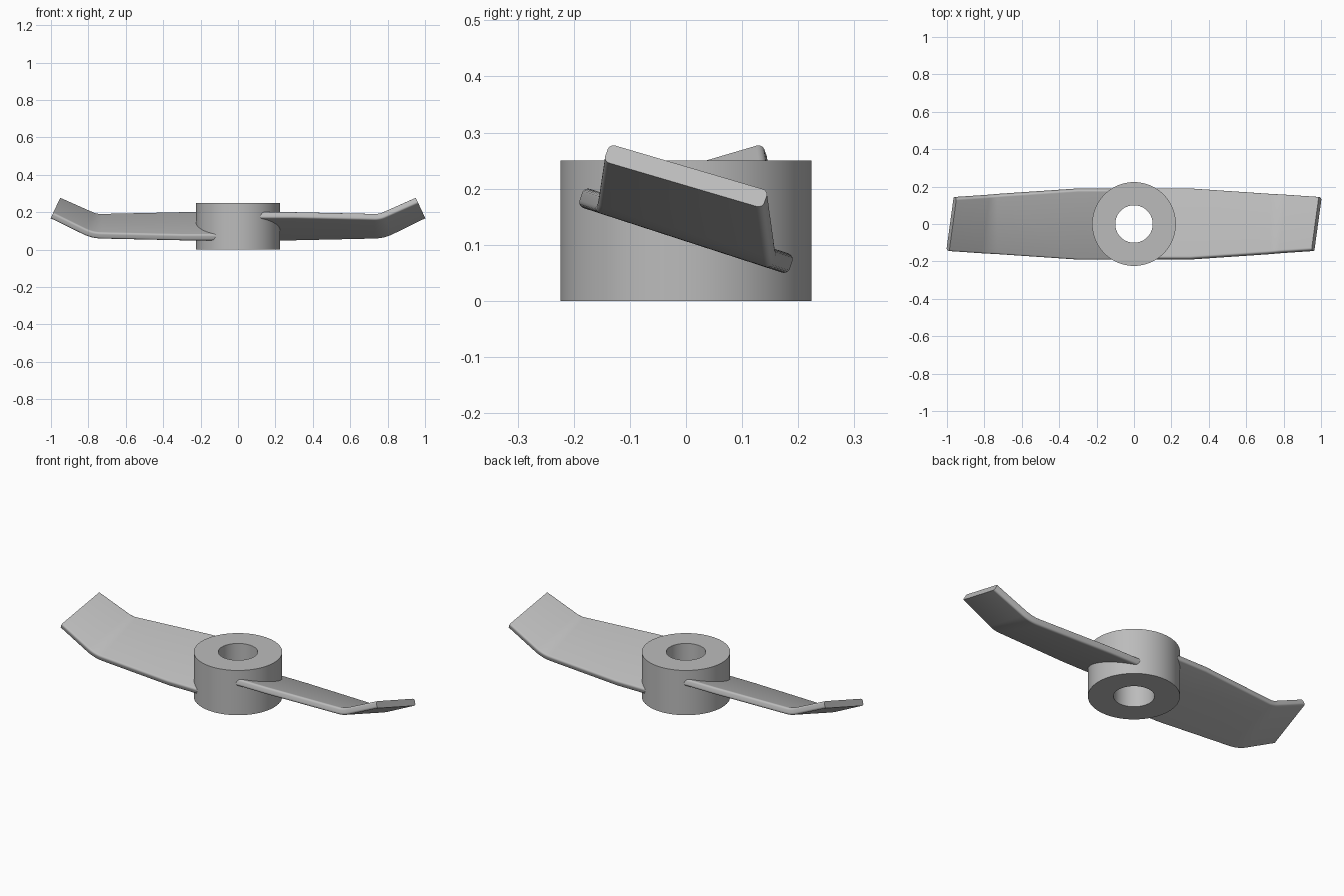
import bpy, bmesh
from math import sin, cos, tan, pi, radians
from mathutils import Vector

cube = bpy.data.objects.get("Cube")
if cube:
    bpy.data.objects.remove(cube)

# One grey metal for everything
metal = bpy.data.materials.new("grey metal")
metal.use_nodes = True
grey = (0.5, 0.5, 0.5, 1)
metal.diffuse_color = grey
metal.node_tree.nodes["Principled BSDF"].inputs["Base Color"].default_value = grey


def finish(name, bm):
    bmesh.ops.recalc_face_normals(bm, faces=bm.faces)
    mesh = bpy.data.meshes.new(name)
    bm.to_mesh(mesh)
    bm.free()
    mesh.materials.append(metal)
    obj = bpy.data.objects.new(name, mesh)
    bpy.context.collection.objects.link(obj)
    bpy.ops.object.select_all(action='DESELECT')
    obj.select_set(True)
    bpy.context.view_layer.objects.active = obj
    bpy.ops.object.shade_smooth_by_angle(angle=radians(30))
    return obj


def bridge(bm, a, b):
    for i in range(len(a)):
        j = (i + 1) % len(a)
        bm.faces.new((a[i], a[j], b[j], b[i]))


# Hub: a ring profile closed around the bore
HUB_R, BORE_R, HUB_H, SIDES = 0.224, 0.1, 0.25, 96
bm = bmesh.new()
rings = []
for r, z in ((BORE_R, 0), (HUB_R, 0), (HUB_R, HUB_H), (BORE_R, HUB_H)):
    rings.append([bm.verts.new((r * cos(2 * pi * i / SIDES), r * sin(2 * pi * i / SIDES), z))
                  for i in range(SIDES)])
for k in range(4):
    bridge(bm, rings[k], rings[(k + 1) % 4])
finish("hub", bm)

# Blade: pitched rounded plate swept along a path that bends up near the tip
PITCH, BEND = radians(18), radians(25)
THICK, ROUND = 0.036, 0.011
MID_Z, BEND_X, TIP_X, BEND_R = 0.125, 0.767, 0.976, 0.17


def section(half_width):
    pts = []
    corners = ((1, 1, 0), (-1, 1, 90), (-1, -1, 180), (1, -1, 270))
    for su, sv, start in corners:
        for k in range(6):
            a = radians(start + 18 * k)
            u = su * (half_width - ROUND) + ROUND * cos(a)
            v = sv * (THICK / 2 - ROUND) + ROUND * sin(a)
            pts.append((u * cos(PITCH) + v * sin(PITCH), v * cos(PITCH) - u * sin(PITCH)))
    return pts


def half_width(x):
    t = max(0, (x - 0.3) / (TIP_X - 0.3))
    return 0.197 + (0.149 - 0.197) * t


# Path stations: x, z, heading
arc_start = BEND_X - BEND_R * tan(BEND / 2)
path = [(0.11, MID_Z, 0), (0.3, MID_Z, 0)]
for k in range(9):
    a = BEND * k / 8
    path.append((arc_start + BEND_R * sin(a), MID_Z + BEND_R * (1 - cos(a)), a))
path.append((TIP_X, MID_Z + (TIP_X - BEND_X) * tan(BEND), BEND))


def make_blade(name, side):
    bm = bmesh.new()
    loops = []
    for x, z, a in path:
        loops.append([bm.verts.new(Vector((side * (x - h * sin(a)), side * y, z + h * cos(a))))
                      for y, h in section(half_width(x))])
    for a, b in zip(loops, loops[1:]):
        bridge(bm, a, b)
    bm.faces.new(loops[0])
    bm.faces.new(loops[-1])
    finish(name, bm)


make_blade("left_blade", 1)
make_blade("right_blade", -1)
